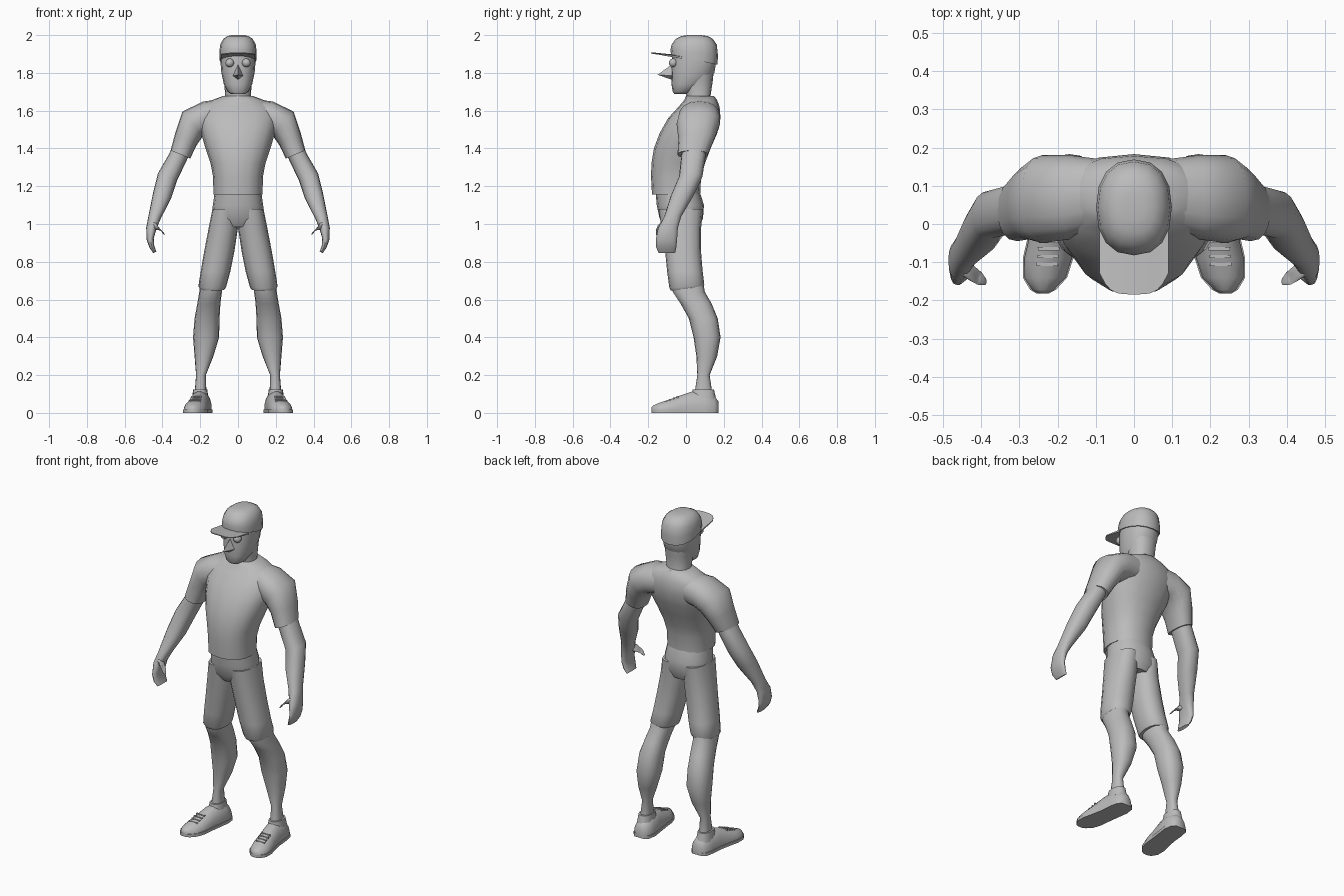
import bpy, bmesh, math
from mathutils import Vector

grey = bpy.data.materials.new("plain_grey")
grey.diffuse_color = (0.5, 0.5, 0.5, 1)


def finish(name, bm, mirror=False):
    bmesh.ops.recalc_face_normals(bm, faces=bm.faces)
    me = bpy.data.meshes.new(name)
    bm.to_mesh(me)
    bm.free()
    me.materials.append(grey)
    ob = bpy.data.objects.new(name, me)
    bpy.context.collection.objects.link(ob)
    if mirror:
        ob.modifiers.new("mirror", 'MIRROR').use_mirror_merge = False
    return ob


def skin(name, rings, mirror=False):
    """Join rings of points into a closed tube."""
    bm = bmesh.new()
    vs = [[bm.verts.new(p) for p in r] for r in rings]
    n = len(vs[0])
    for a, b in zip(vs, vs[1:]):
        for i in range(n):
            j = (i + 1) % n
            bm.faces.new((a[i], a[j], b[j], b[i]))
    bm.faces.new(vs[0])
    bm.faces.new(vs[-1])
    return finish(name, bm, mirror)


def ring(cx, cy, cz, rx, ry, tilt=0, pitch=0, n=16, power=2.3):
    """Rounded oval, tilted about y (degrees) and sloped along y."""
    t = math.radians(tilt)
    pts = []
    for i in range(n):
        a = 2 * math.pi * i / n
        c, s = math.cos(a), math.sin(a)
        u = math.copysign(abs(c) ** (2 / power), c) * rx
        v = math.copysign(abs(s) ** (2 / power), s) * ry
        pts.append((cx + u * math.cos(t), cy + v, cz + u * math.sin(t) + v * pitch))
    return pts


def level(z, x0, x1, y0, y1, pitch=0):
    """Oval ring given by its extents at height z."""
    return ring((x0 + x1) / 2, (y0 + y1) / 2, z, (x1 - x0) / 2, (y1 - y0) / 2, 0, pitch)


def centred(rows):
    return [level(r[0], -r[1], r[1], *r[2:]) for r in rows]


# Shirt body: height, half width, front, back
skin("shirt_body", centred([
    (1.155, .13, -.18, .075), (1.25, .132, -.185, .08), (1.32, .145, -.183, .10),
    (1.40, .172, -.17, .13), (1.48, .195, -.14, .165), (1.56, .212, -.095, .183),
    (1.62, .195, -.04, .178), (1.655, .14, -.01, .165), (1.678, .078, 0, .148)]))

# Shirt sleeves
skin("shirt_sleeve", [ring(*r) for r in [
    (.05, .08, 1.58, .085, .085, 85), (.17, .07, 1.565, .085, .11, 80),
    (.24, .065, 1.53, .085, .115, 50), (.275, .055, 1.45, .065, .095, 28),
    (.305, .035, 1.368, .056, .08, 22)]], True)

# Shorts: hips and legs
skin("shorts_hips", centred([
    (1.18, .122, -.162, .07), (1.10, .133, -.155, .095),
    (1.03, .143, -.14, .09), (.985, .11, -.11, .07)]))
skin("shorts_leg", [level(*r) for r in [
    (1.08, .005, .135, -.145, .09), (.98, 0, .155, -.13, .08), (.85, .02, .18, -.11, .08),
    (.75, .04, .197, -.1, .088), (.67, .062, .21, -.088, .097, .1), (.655, .07, .2, -.08, .09, .1)]], True)

# Lower legs
skin("lower_leg", [level(*r) for r in [
    (.72, .085, .195, -.075, .085), (.64, .085, .205, -.07, .10), (.58, .093, .215, -.03, .135),
    (.50, .098, .23, .015, .168), (.40, .10, .238, .04, .183), (.30, .13, .23, .055, .165),
    (.20, .17, .222, .06, .125), (.10, .167, .23, .045, .14)]], True)

# Shoes: position, centre, half width, height
shoe = [(.172, .195, .03, .06), (.15, .195, .05, .09), (.10, .197, .058, .115),
        (.03, .205, .056, .112), (-.03, .215, .058, .092), (-.09, .225, .062, .07),
        (-.14, .233, .054, .054), (-.172, .238, .03, .04), (-.182, .239, .012, .03)]
half = [(1, .08), (1, .35), (.85, .65), (.55, .9), (.2, 1)]
arch = half + [(-u, v) for u, v in reversed(half)]
skin("shoe_upper", [[(c + u * w, y, v * h) for u, v in arch] for y, c, w, h in shoe], True)
outline = [(c + w + .004, y) for y, c, w, h in shoe] + \
          [(c - w - .004, y) for y, c, w, h in reversed(shoe)]
skin("shoe_sole", [[(x, y, z) for x, y in outline] for z in (0, .018)], True)
skin("shoe_collar", [level(.07, .155, .245, .025, .16), level(.125, .163, .237, .036, .148)], True)

# Shoe laces
bm = bmesh.new()
for k in range(4):
    y = -.045 - .02 * k
    res = bmesh.ops.create_cube(bm, size=1)
    for v in res["verts"]:
        v.co = Vector((.221 + .002 * k + v.co.x * .056, y + v.co.y * .009,
                       .09 + (y + .03) * .4 + v.co.z * .012))
finish("shoe_laces", bm, True)

# Arms and hands
skin("arm", [ring(*r) for r in [
    (.285, .045, 1.43, .048, .065, 22), (.32, .038, 1.35, .05, .064, 20),
    (.373, .025, 1.25, .054, .062, 20), (.402, -.02, 1.15, .05, .06, 18),
    (.44, -.07, 1.04, .034, .045, 12), (.458, -.095, .98, .028, .052, 0),
    (.465, -.103, .92, .019, .056, -10), (.456, -.105, .88, .014, .054, -25),
    (.44, -.102, .85, .009, .045, -30)]], True)
skin("thumb", [ring(*r) for r in [
    (.45, -.11, .992, .024, .025, 80), (.425, -.128, .985, .02, .022, 65),
    (.405, -.142, .967, .015, .018, 45), (.392, -.15, .945, .007, .01, 30)]], True)

# Neck, head and cap
skin("neck", centred([
    (1.62, .08, 0, .15), (1.68, .068, .002, .13), (1.76, .074, -.02, .142), (1.84, .085, -.04, .15)]))
skin("head", centred([
    (1.688, .036, -.062, -.005), (1.70, .055, -.07, .04), (1.74, .075, -.077, .10),
    (1.80, .088, -.078, .15), (1.86, .093, -.076, .16), (1.92, .092, -.07, .158)]))
skin("cap_crown", centred([
    (1.87, .099, -.08, .167, -.22), (1.91, .099, -.082, .169, -.12), (1.95, .094, -.076, .163),
    (1.98, .078, -.055, .142), (1.995, .055, -.025, .115), (2.0, .03, .01, .08)]))

# Cap brim, gently arched
bm = bmesh.new()
rows = []
for i in range(13):
    x = -.09 + .015 * i
    front = -.184 + .055 * (abs(x) / .09) ** 4
    rows.append([bm.verts.new((x, y, z - x * x)) for y, z in
                 ((-.02, 1.893), (front, 1.909), (front, 1.904), (-.02, 1.883))])
for a, b in zip(rows, rows[1:]):
    for i in range(4):
        j = (i + 1) % 4
        bm.faces.new((a[i], a[j], b[j], b[i]))
bm.faces.new(rows[0])
bm.faces.new(rows[-1])
finish("cap_brim", bm)

# Nose
bm = bmesh.new()
base = [bm.verts.new(p) for p in
        ((0, -.068, 1.85), (.028, -.07, 1.785), (0, -.07, 1.762), (-.028, -.07, 1.785))]
tip = bm.verts.new((0, -.15, 1.79))
bm.faces.new(base)
for i in range(4):
    bm.faces.new((base[i], base[(i + 1) % 4], tip))
finish("nose", bm)

# Eyes
bm = bmesh.new()
bmesh.ops.create_uvsphere(bm, u_segments=14, v_segments=8, radius=.023)
bmesh.ops.translate(bm, verts=bm.verts, vec=(.044, -.068, 1.853))
finish("eye", bm, True)

# Smooth shading with sharp hems
for ob in bpy.context.collection.objects:
    ob.select_set(True)
    bpy.context.view_layer.objects.active = ob
bpy.ops.object.shade_smooth_by_angle(angle=math.radians(50))
